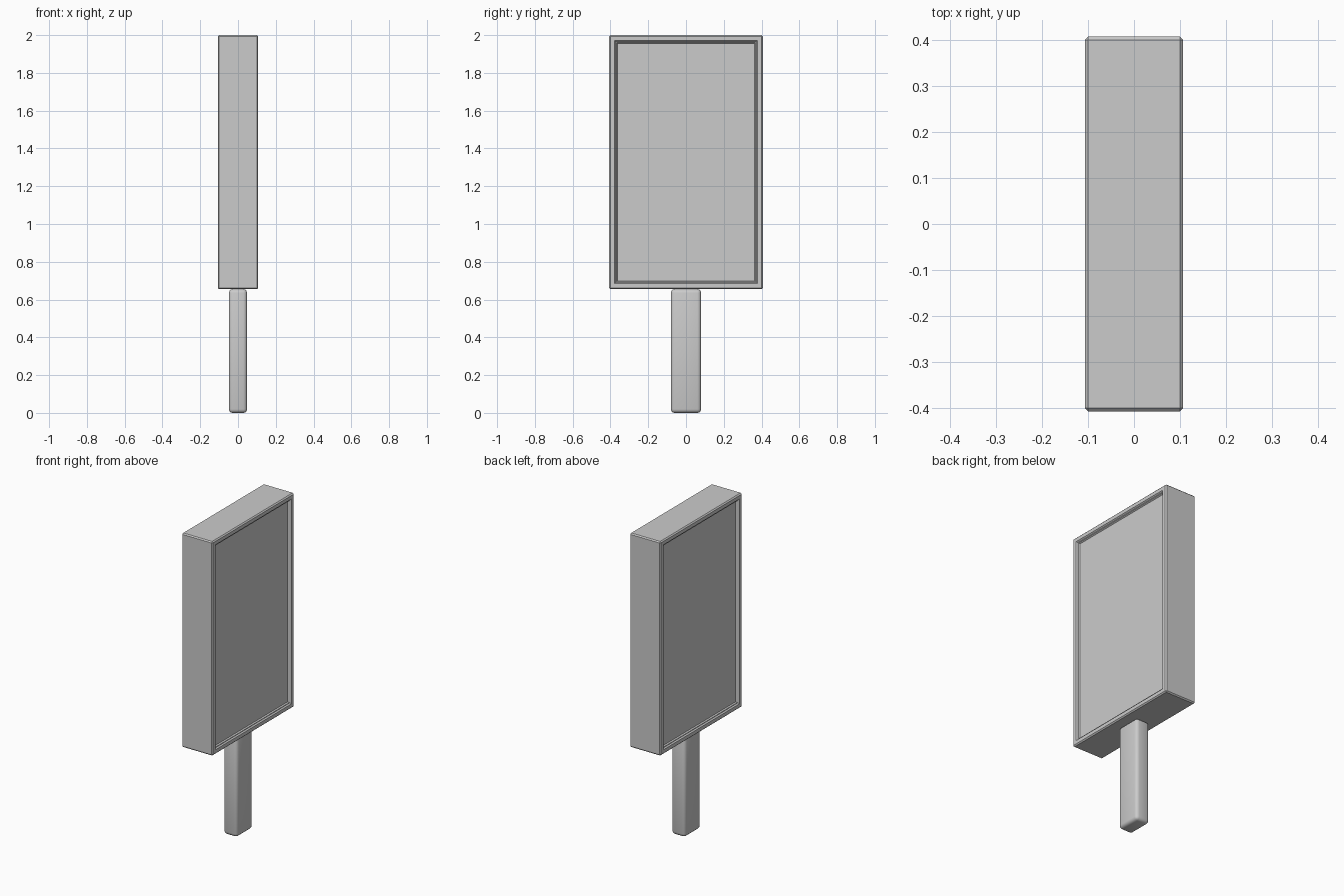
import bpy, bmesh
from mathutils import Vector

if "Cube" in bpy.data.objects:
    bpy.data.objects.remove(bpy.data.objects["Cube"])


def rounded_box(name, lo, hi, bevel, segments, panels=False):
    lo, hi = Vector(lo), Vector(hi)
    bm = bmesh.new()
    bmesh.ops.create_cube(bm, size=1)
    for v in bm.verts:
        v.co = Vector((v.co[i] * (hi[i] - lo[i]) + (lo[i] + hi[i]) / 2 for i in range(3)))
    bmesh.ops.bevel(bm, geom=bm.edges[:], offset=bevel, segments=segments,
                    profile=0.5, affect='EDGES')
    if panels:
        # recessed display panel with a stepped, sloping rim on both broad sides
        bm.normal_update()
        faces = [f for f in bm.faces if abs(f.normal.x) > 0.99]
        for width, depth in ((0.022, 0), (0.006, -0.008), (0.004, 0), (0.005, -0.008)):
            bmesh.ops.inset_individual(bm, faces=faces, thickness=width,
                                       depth=depth, use_even_offset=True)
    mesh = bpy.data.meshes.new(name)
    bm.to_mesh(mesh)
    bm.free()
    obj = bpy.data.objects.new(name, mesh)
    bpy.context.collection.objects.link(obj)
    return obj


# Display cabinet
rounded_box("sign_cabinet", (-0.107, -0.407, 0.655), (0.107, 0.407, 2.0), 0.007, 1, True)

# Support post
post = rounded_box("support_post", (-0.048, -0.08, 0.0), (0.048, 0.08, 0.655), 0.02, 3)
bpy.context.view_layer.objects.active = post
post.select_set(True)
bpy.ops.object.shade_smooth_by_angle()
